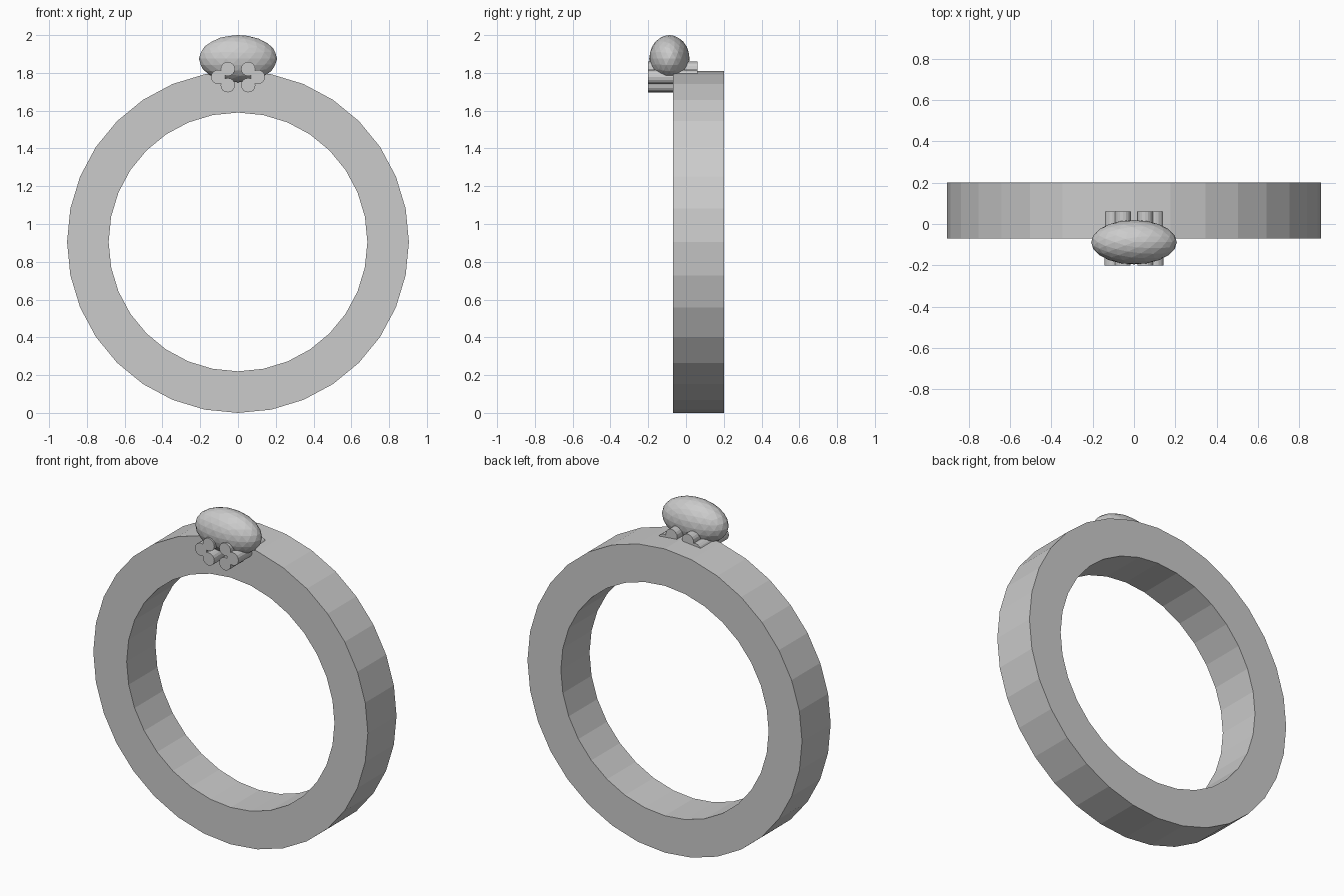
import bpy, bmesh, math
from mathutils import Matrix

if "Cube" in bpy.data.objects:
    bpy.data.objects.remove(bpy.data.objects["Cube"])


def make_object(name, bm):
    bmesh.ops.recalc_face_normals(bm, faces=bm.faces)
    mesh = bpy.data.meshes.new(name)
    bm.to_mesh(mesh)
    bm.free()
    ob = bpy.data.objects.new(name, mesh)
    bpy.context.collection.objects.link(ob)
    return ob


# Band: rectangular section spun into 32 flat facets around the y axis
SEGMENTS, CENTRE_Z = 32, 0.905
section = [(0.905, -0.07), (0.905, 0.20), (0.685, 0.20), (0.685, -0.07)]
bm = bmesh.new()
rings = []
for i in range(SEGMENTS):
    a = 2 * math.pi * i / SEGMENTS
    rings.append([bm.verts.new((r * math.sin(a), y, CENTRE_Z + r * math.cos(a)))
                  for r, y in section])
for i in range(SEGMENTS):
    p, q = rings[i], rings[(i + 1) % SEGMENTS]
    for j in range(4):
        k = (j + 1) % 4
        bm.faces.new((p[j], p[k], q[k], q[j]))
make_object("band", bm)

# Gem: faceted stone, stretched sideways
bm = bmesh.new()
bmesh.ops.create_icosphere(bm, subdivisions=3, radius=1.0)
bmesh.ops.scale(bm, vec=(0.207, 0.107, 0.125), verts=bm.verts)
bmesh.ops.translate(bm, vec=(0, -0.088, 1.875), verts=bm.verts)
make_object("gem", bm)

# Setting: three small rods on each side, running front to back
Y0, Y1 = -0.20, 0.06
for side, sx in (("left", -1), ("right", 1)):
    for spot, x, z in (("upper", 0.054, 1.821), ("outer", 0.105, 1.778),
                       ("lower", 0.054, 1.735)):
        bm = bmesh.new()
        bmesh.ops.create_cone(
            bm, cap_ends=True, segments=16, radius1=0.038, radius2=0.038,
            depth=Y1 - Y0,
            matrix=Matrix.Translation((sx * x, (Y0 + Y1) / 2, z))
            @ Matrix.Rotation(math.pi / 2, 4, 'X'))
        make_object(f"setting_rod_{side}_{spot}", bm)
